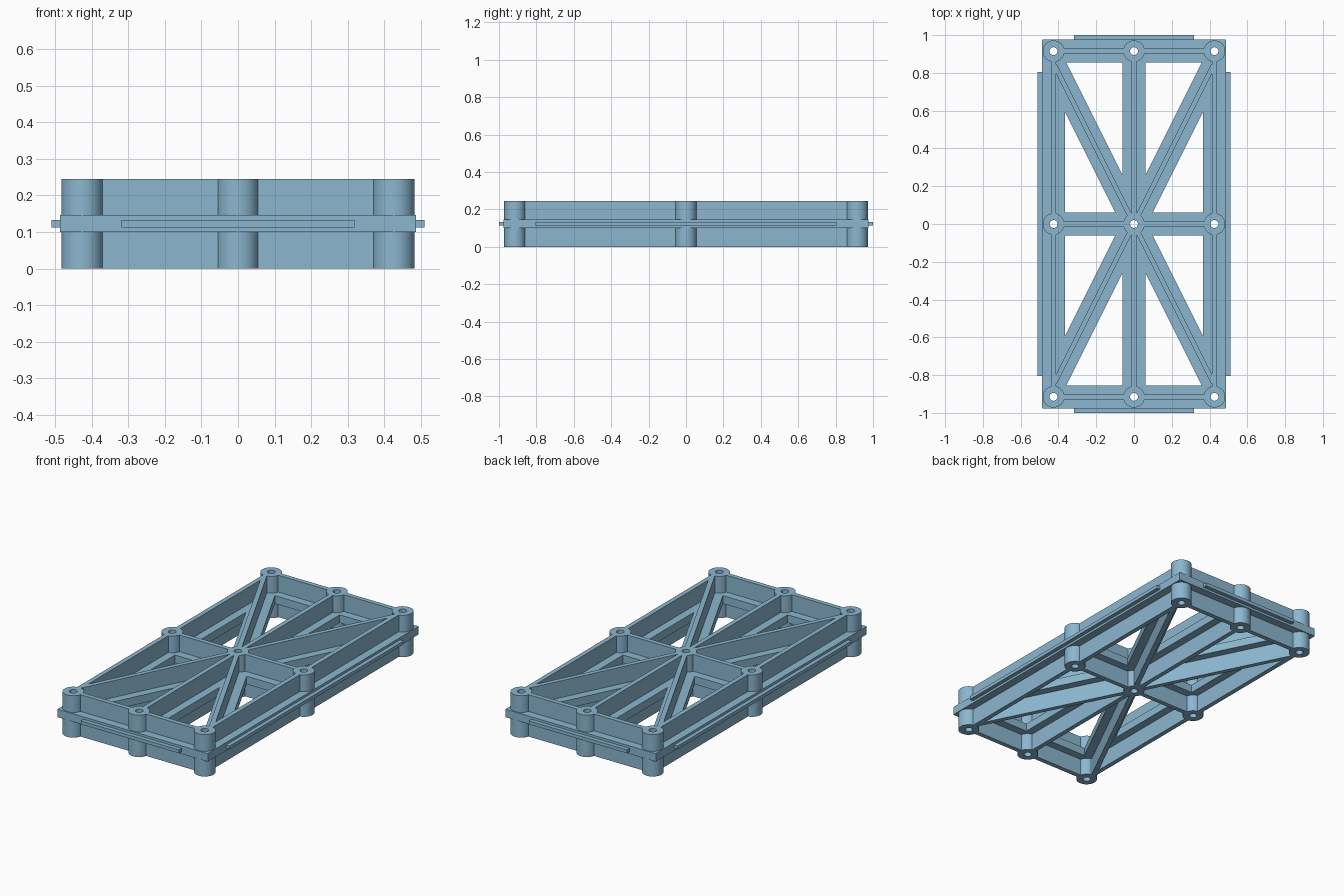
import bpy, math
from mathutils import Vector

if "Cube" in bpy.data.objects:
    bpy.data.objects.remove(bpy.data.objects["Cube"])

HEIGHT = 0.245
PLATE_LOW, PLATE_HIGH = 0.10, 0.147
NODE_X, NODE_Y = 0.426, 0.915
WEB, FLANGE = 0.027, 0.122
DIAGONAL_END = (0.42, 0.84)

steel = bpy.data.materials.new("soft blue")
steel.diffuse_color = (0.26, 0.47, 0.63, 1)
steel.use_nodes = True
steel.node_tree.nodes["Principled BSDF"].inputs["Base Color"].default_value = steel.diffuse_color


def beam(name, a, b, width, low, high, extend=0.0):
    """Box running from a to b in plan, between two heights."""
    a, b = Vector(a), Vector(b)
    d = b - a
    mid = (a + b) / 2
    bpy.ops.mesh.primitive_cube_add(size=1, location=(mid.x, mid.y, (low + high) / 2),
                                    rotation=(0, 0, math.atan2(d.y, d.x)))
    ob = bpy.context.object
    ob.name = name
    ob.scale = (d.length + 2 * extend, width, high - low)
    bpy.ops.object.transform_apply(location=False, rotation=False, scale=True)
    return ob


def post(name, x, y, radius, low, high, sides):
    bpy.ops.mesh.primitive_cylinder_add(vertices=sides, radius=radius, depth=high - low,
                                        location=(x, y, (low + high) / 2))
    bpy.context.object.name = name
    return bpy.context.object


def combine(target, others, operation):
    """Join or cut the target with the other solids, then drop them."""
    group = bpy.data.collections.new("helpers")
    for ob in others:
        group.objects.link(ob)
    mod = target.modifiers.new("combine", 'BOOLEAN')
    mod.operation = operation
    mod.operand_type = 'COLLECTION'
    mod.collection = group
    mod.solver = 'EXACT'
    bpy.context.view_layer.objects.active = target
    bpy.ops.object.modifier_apply(modifier=mod.name)
    for ob in list(others):
        bpy.data.objects.remove(ob)
    bpy.data.collections.remove(group)


# Centre lines of the straight members and the crossing braces
lines = [((x, -NODE_Y), (x, NODE_Y)) for x in (-NODE_X, 0, NODE_X)]
lines += [((-NODE_X, y), (NODE_X, y)) for y in (-NODE_Y, 0, NODE_Y)]
ex, ey = DIAGONAL_END
braces = [((-ex, -ey), (ex, ey)), ((-ex, ey), (ex, -ey))]

# Tall thin webs and wide mid-height flanges
parts = []
for a, b in lines:
    parts.append(beam("web", a, b, WEB, 0, HEIGHT))
    parts.append(beam("flange", a, b, FLANGE, PLATE_LOW, PLATE_HIGH, 0.059))
for a, b in braces:
    parts.append(beam("brace_web", a, b, WEB, 0, HEIGHT))
    parts.append(beam("brace_flange", a, b, FLANGE, PLATE_LOW, PLATE_HIGH))

# Round bosses where the members meet
nodes = [(x, y) for x in (-NODE_X, 0, NODE_X) for y in (-NODE_Y, 0, NODE_Y)]
parts += [post("boss", x, y, 0.057, 0, HEIGHT, 48) for x, y in nodes]

# Locating tongues on the four outer edges
for s in (-1, 1):
    parts.append(beam("side_tongue", (s * 0.46, -0.805), (s * 0.46, 0.805), 0.10, 0.113, 0.133))
    parts.append(beam("end_tongue", (-0.318, s * 0.95), (0.318, s * 0.95), 0.10, 0.113, 0.133))

frame = parts.pop(0)
frame.name = "truss_frame"
combine(frame, parts, 'UNION')

# Bolt holes through every boss
holes = [post("hole_cutter", x, y, 0.021, -0.1, HEIGHT + 0.1, 32) for x, y in nodes]
combine(frame, holes, 'DIFFERENCE')

frame.data.materials.clear()
frame.data.materials.append(steel)
bpy.ops.object.select_all(action='DESELECT')
frame.select_set(True)
bpy.context.view_layer.objects.active = frame
bpy.ops.object.shade_smooth_by_angle(angle=math.radians(30))
